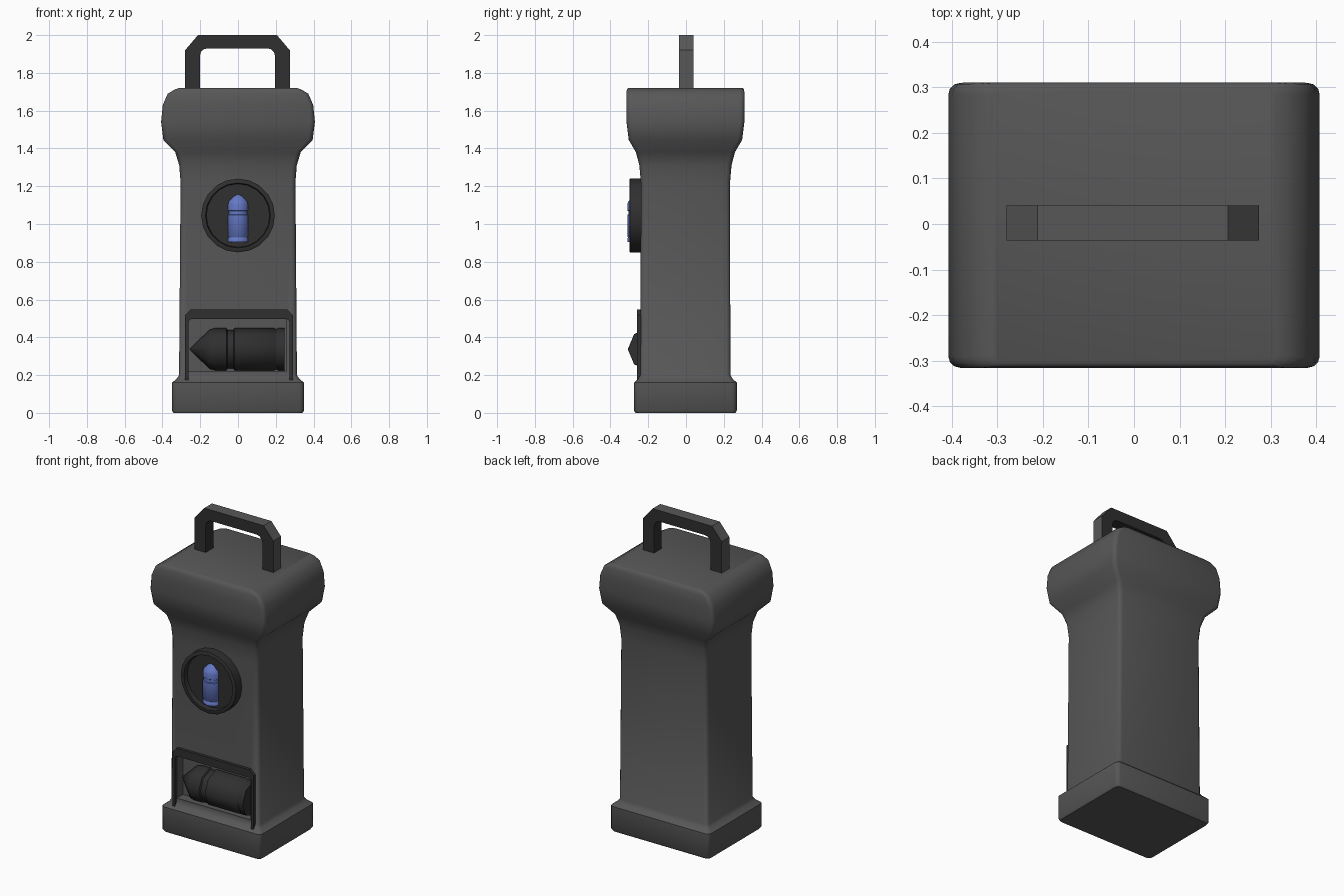
import bpy, bmesh, math

cube = bpy.data.objects.get("Cube")
if cube:
    bpy.data.objects.remove(cube, do_unlink=True)


def material(name, rgb):
    m = bpy.data.materials.new(name)
    m.use_nodes = True
    m.diffuse_color = (*rgb, 1)
    bsdf = next(n for n in m.node_tree.nodes if n.type == 'BSDF_PRINCIPLED')
    bsdf.inputs["Base Color"].default_value = (*rgb, 1)
    return m


GREY = material("casing grey", (0.095, 0.095, 0.095))
DARK = material("dark grey", (0.029, 0.029, 0.029))
BLUE = material("blue", (0.13, 0.19, 0.56))


def finish(name, bm, mats, smooth=None):
    bmesh.ops.recalc_face_normals(bm, faces=bm.faces)
    mesh = bpy.data.meshes.new(name)
    bm.to_mesh(mesh)
    bm.free()
    for m in mats:
        mesh.materials.append(m)
    ob = bpy.data.objects.new(name, mesh)
    bpy.context.collection.objects.link(ob)
    if smooth:
        shade(ob, smooth)
    return ob


def select_only(ob):
    bpy.ops.object.select_all(action='DESELECT')
    ob.select_set(True)
    bpy.context.view_layer.objects.active = ob


def shade(ob, angle):
    select_only(ob)
    bpy.ops.object.shade_smooth_by_angle(angle=math.radians(angle))


def loft(bm, rings):
    """Skin closed rings of points and cap both ends."""
    loops = [[bm.verts.new(p) for p in ring] for ring in rings]
    n = len(loops[0])
    for a, b in zip(loops, loops[1:]):
        for i in range(n):
            j = (i + 1) % n
            bm.faces.new((a[i], a[j], b[j], b[i]))
    bm.faces.new(loops[0])
    bm.faces.new(loops[-1])


def rounded_rect(z, hx, hy, r=0.025, steps=3):
    ring = []
    for k, (sx, sy) in enumerate(((1, 1), (-1, 1), (-1, -1), (1, -1))):
        for s in range(steps + 1):
            a = math.pi / 2 * (k + s / steps)
            ring.append((sx * (hx - r) + r * math.cos(a),
                         sy * (hy - r) + r * math.sin(a) - 0.003, z))
    return ring


def revolve(name, profile, sides, place, mat, smooth):
    """Turn (position, radius) pairs about an axis; place maps to space."""
    bm = bmesh.new()
    turn = [2 * math.pi * i / sides for i in range(sides)]
    loft(bm, [[place(t, r * math.cos(a), r * math.sin(a)) for a in turn]
              for t, r in profile])
    return finish(name, bm, [mat], smooth)


def bracket(name, cx, half, z0, z1, leg, bar, cut, fillet, y0, y1, mats):
    """Upside-down U, chamfered outside and filleted inside."""
    cw, ch = cut
    side = [(half - leg, z0), (half, z0), (half, z1 - ch), (half - cw, z1)]
    inner = []
    for s in range(4):
        a = math.pi / 2 * (1 - s / 3)
        inner.append((half - leg - fillet + fillet * math.cos(a),
                      z1 - bar - fillet + fillet * math.sin(a)))
    right = inner + side
    outline = right + [(-x, z) for x, z in reversed(right)]
    bm = bmesh.new()
    loft(bm, [[(cx + x, y, z) for x, z in outline] for y in (y0, y1)])
    ob = finish(name, bm, mats)
    for f in ob.data.polygons:
        outward = abs(f.normal.y) < 0.5 and (
            f.normal.x * (f.center.x - cx) > 0.01 or f.normal.z > 0.3)
        f.material_index = 0 if outward and len(mats) > 1 else len(mats) - 1
    return ob


# Casing: plinth, straight shaft, flared head
sections = [(0, .342, .265), (.012, .35, .272), (.16, .35, .272),
            (.18, .325, .25), (.2, .312, .238), (1.22, .304, .236),
            (1.31, .311, .244), (1.38, .332, .262), (1.445, .395, .3),
            (1.54, .407, .312), (1.63, .398, .313), (1.69, .372, .313),
            (1.712, .335, .31), (1.72, .31, .303)]
bm = bmesh.new()
loft(bm, [rounded_rect(*s) for s in sections])
casing = finish("casing", bm, [GREY])

# Front recess, cut into the shaft
bm = bmesh.new()
loft(bm, [[(x, y, z) for x, z in ((-.262, .22), (.255, .22),
                                  (.255, .5), (-.262, .5))]
          for y in (-.4, -.18)])
cutter = finish("recess_cutter", bm, [GREY])
cutter.hide_render = True
mod = casing.modifiers.new("recess", 'BOOLEAN')
mod.operation = 'DIFFERENCE'
mod.solver = 'EXACT'
mod.object = cutter
select_only(casing)
bpy.ops.object.modifier_apply(modifier=mod.name)
bpy.data.objects.remove(cutter, do_unlink=True)
shade(casing, 40)

# Carrying handle and recess frame
bracket("handle", -.003, .277, 1.7, 2.0, .078, .07, (.068, .08), .04,
        -.036, .041, [GREY, DARK])
bracket("recess_frame", .005, .285, .17, .547, .017, .05, (.03, .03), .02,
        -.26, -.2, [DARK])

# Pointed cylinder in the recess, and a small copy on the badge
shell = [(-.255, .003), (-.15, .104), (-.12, .112), (-.062, .112),
         (-.056, .103), (-.024, .103), (-.018, .113), (.192, .113),
         (.198, .106), (.207, .106), (.212, .112), (.247, .112)]
revolve("cartridge", shell, 8,
        lambda t, u, v: (t, -.195 - u, .337 + v), DARK, 50)
k = .54
revolve("badge_cartridge", shell, 8,
        lambda t, u, v: (k * v, -.25 - k * u, 1.038 - k * t), BLUE, 50)

# Round badge with a raised rim
revolve("badge", [(-.22, .195), (-.297, .195), (-.3, .19), (-.3, .172),
                  (-.27, .168)], 20,
        lambda t, u, v: (u, t, 1.045 + v), DARK, 35)
